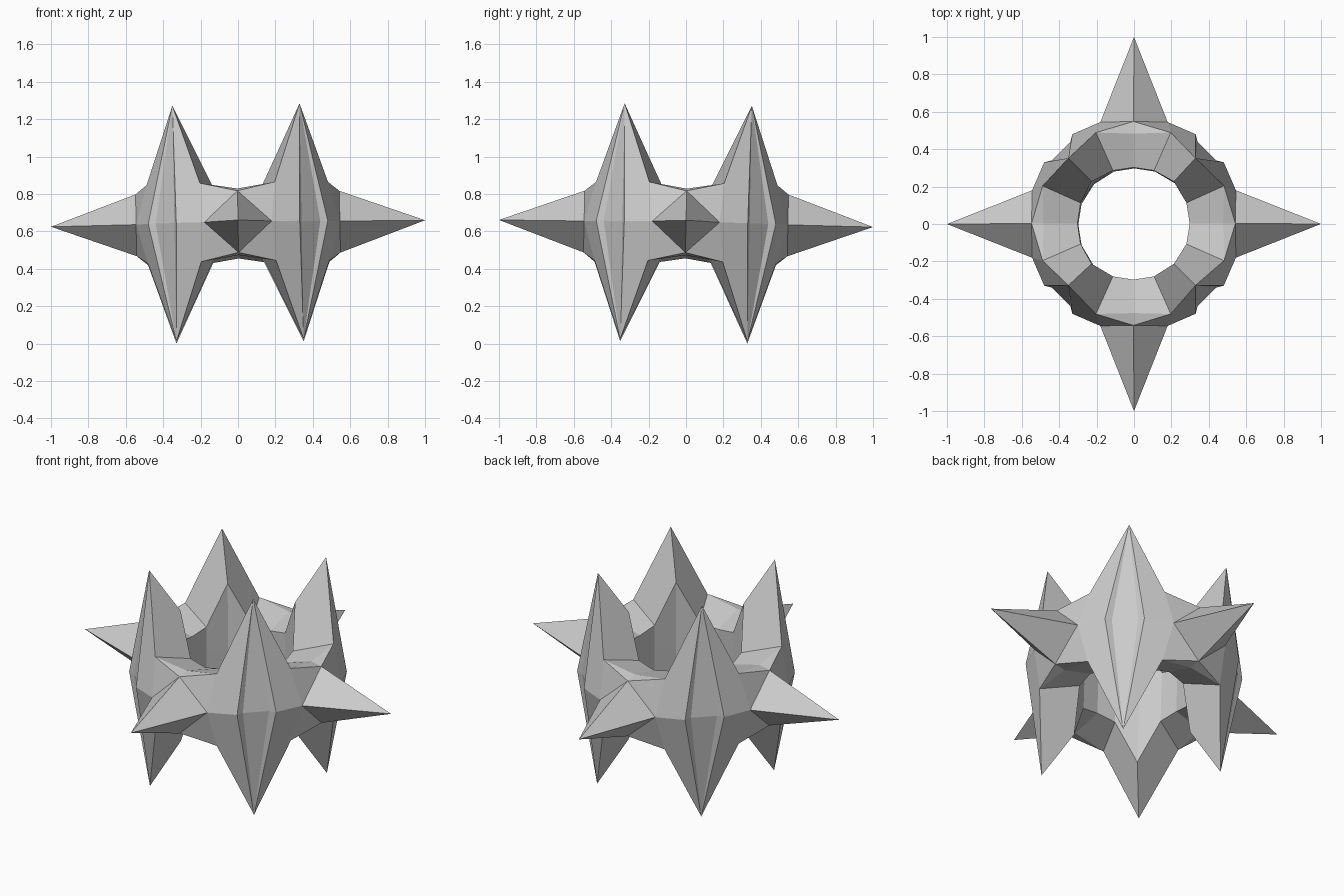
import bpy, bmesh
from mathutils import Matrix, Vector
from itertools import product

if "Cube" in bpy.data.objects:
    bpy.data.objects.remove(bpy.data.objects["Cube"])

# One sixteenth of the spiked ring: wedge from the +y axis to the x=y diagonal, upper half
P = {
    'S': (0, 1, 0),            # side spike tip
    'A': (0, .545, .165),      # side spike base, top
    'B': (.18, .545, 0),       # side spike base, side
    'C': (.20, .485, .21),     # ring top, outer corner
    'D': (0, .48, .178),       # ring top crease
    'E': (0, .30, .13),        # inner rim
    'F': (.11, .283, .15),
    'G': (.22, .22, .38),      # inner shoulder of the upright spike
    'T': (.34, .34, .63),      # upright spike tip
    'K': (.33, .48, 0),        # outer ridge
    'Q': (.34, .44, 0),        # shallow recess between ridges
    'M': (.39, .39, 0),
    'e': (0, .30, 0), 'f': (.11, .283, 0), 'g': (.218, .218, 0),
}
FACES = ['SAB', 'ACB', 'ADC', 'DEFC', 'CFGT', 'CTKB', 'TQK', 'TMQ', 'EefF', 'FfgG']

# Reflect the wedge into all sixteen positions
bm = bmesh.new()
for sx, sy, sz, swap in product((1, -1), (1, -1), (1, -1), (False, True)):
    verts = {}
    for name, (x, y, z) in P.items():
        if swap:
            x, y = y, x
        verts[name] = bm.verts.new((sx * x, sy * y, sz * z))
    for f in FACES:
        bm.faces.new([verts[c] for c in f])
bmesh.ops.remove_doubles(bm, verts=bm.verts, dist=0.0005)
bmesh.ops.recalc_face_normals(bm, faces=bm.faces)

# Slight tilt, then stand on the ground
tilt = Matrix.Rotation(-.019, 4, 'X') @ Matrix.Rotation(-.0175, 4, 'Y')
bmesh.ops.transform(bm, matrix=tilt, verts=bm.verts)
low = min(v.co.z for v in bm.verts)
bmesh.ops.translate(bm, vec=Vector((0, 0, -low)), verts=bm.verts)

mesh = bpy.data.meshes.new("spiked_ring")
bm.to_mesh(mesh)
bm.free()
bpy.context.collection.objects.link(bpy.data.objects.new("spiked_ring", mesh))
